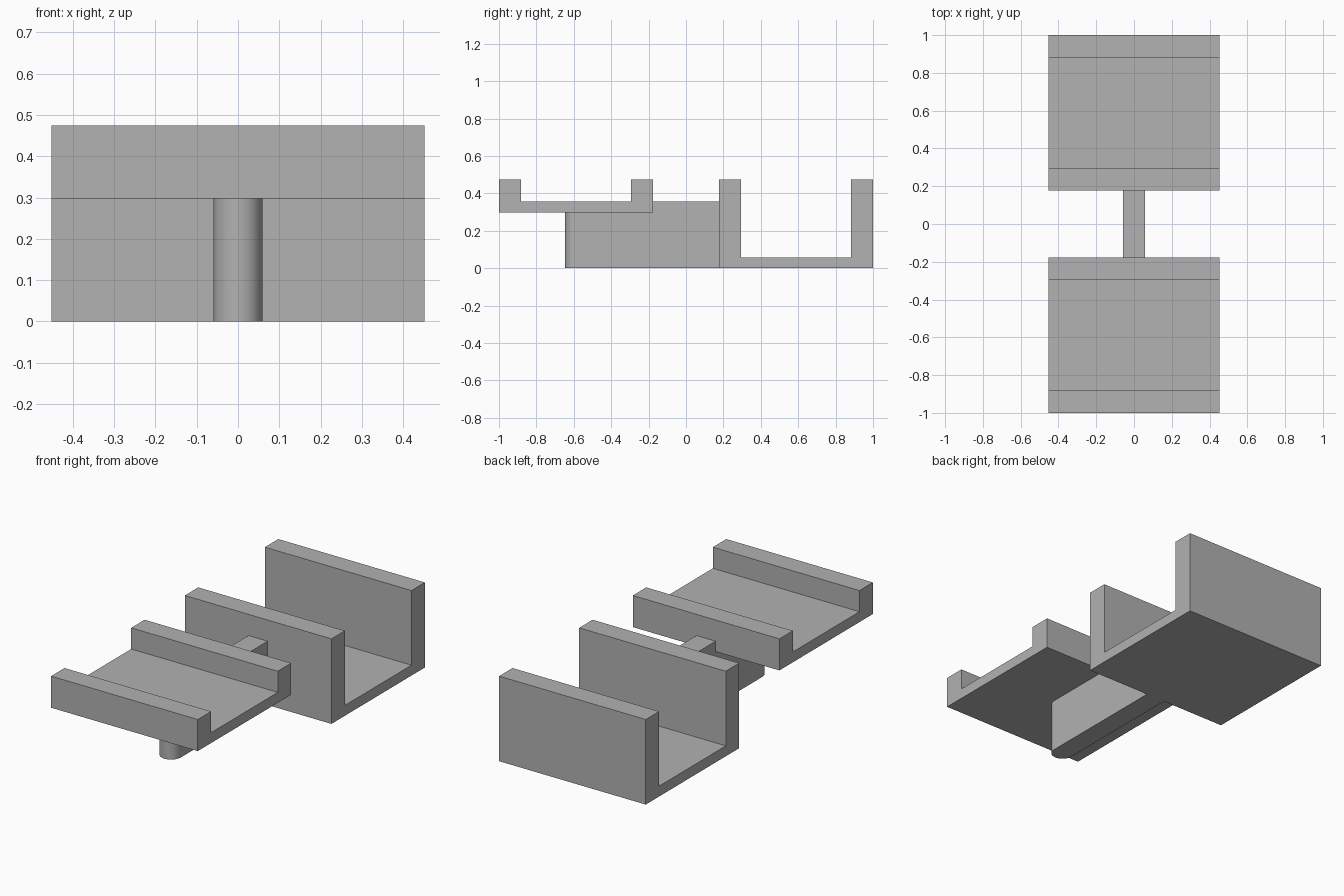
import bpy
import bmesh

old = bpy.data.objects.get("Cube")
if old:
    bpy.data.objects.remove(old, do_unlink=True)

# Single flat material
grey = bpy.data.materials.new("plain grey")
grey.use_nodes = True
colour = (0.445, 0.445, 0.445, 1)
grey.diffuse_color = colour
grey.node_tree.nodes["Principled BSDF"].inputs["Base Color"].default_value = colour

HALF_WIDTH = 0.452
NEAR, FAR = 0.177, 1.0    # tray ends, measured from the centre
WALL, FLOOR = 0.118, 0.058
TOP = 0.474
RAISED = 0.298            # underside of the front tray
RADIUS = 0.059
POST_Y = -0.588


def extrude_profile(name, outline, direction, offset):
    """Extrude a closed outline of 3D points along a direction."""
    mesh = bpy.data.meshes.new(name)
    bm = bmesh.new()
    face = bm.faces.new([bm.verts.new(p) for p in outline])
    result = bmesh.ops.extrude_face_region(bm, geom=[face])
    moved = [v for v in result["geom"] if isinstance(v, bmesh.types.BMVert)]
    bmesh.ops.translate(bm, vec=[d * offset for d in direction], verts=moved)
    bmesh.ops.recalc_face_normals(bm, faces=bm.faces)
    bm.to_mesh(mesh)
    bm.free()
    mesh.materials.append(grey)
    obj = bpy.data.objects.new(name, mesh)
    bpy.context.collection.objects.link(obj)
    return obj


def tray(name, side, bottom):
    """U-shaped channel, open at both x ends."""
    deck = bottom + FLOOR
    profile = [(NEAR, bottom), (FAR, bottom), (FAR, TOP), (FAR - WALL, TOP),
               (FAR - WALL, deck), (NEAR + WALL, deck), (NEAR + WALL, TOP), (NEAR, TOP)]
    outline = [(-HALF_WIDTH, side * y, z) for y, z in profile]
    return extrude_profile(name, outline, (1, 0, 0), 2 * HALF_WIDTH)


tray("rear_tray", 1, 0)
tray("front_tray", -1, RAISED)

# Upright web joining the trays, notched under the front tray
web = [(POST_Y, 0), (NEAR, 0), (NEAR, RAISED + FLOOR), (-NEAR, RAISED + FLOOR),
       (-NEAR, RAISED), (POST_Y, RAISED)]
extrude_profile("connecting_web", [(-RADIUS, y, z) for y, z in web], (1, 0, 0), 2 * RADIUS)

# Round post at the front end of the web
bpy.ops.mesh.primitive_cylinder_add(vertices=64, radius=RADIUS, depth=RAISED,
                                    location=(0, POST_Y, RAISED / 2))
post = bpy.context.object
post.name = "round_post"
post.data.materials.append(grey)
bpy.ops.object.shade_smooth_by_angle()
